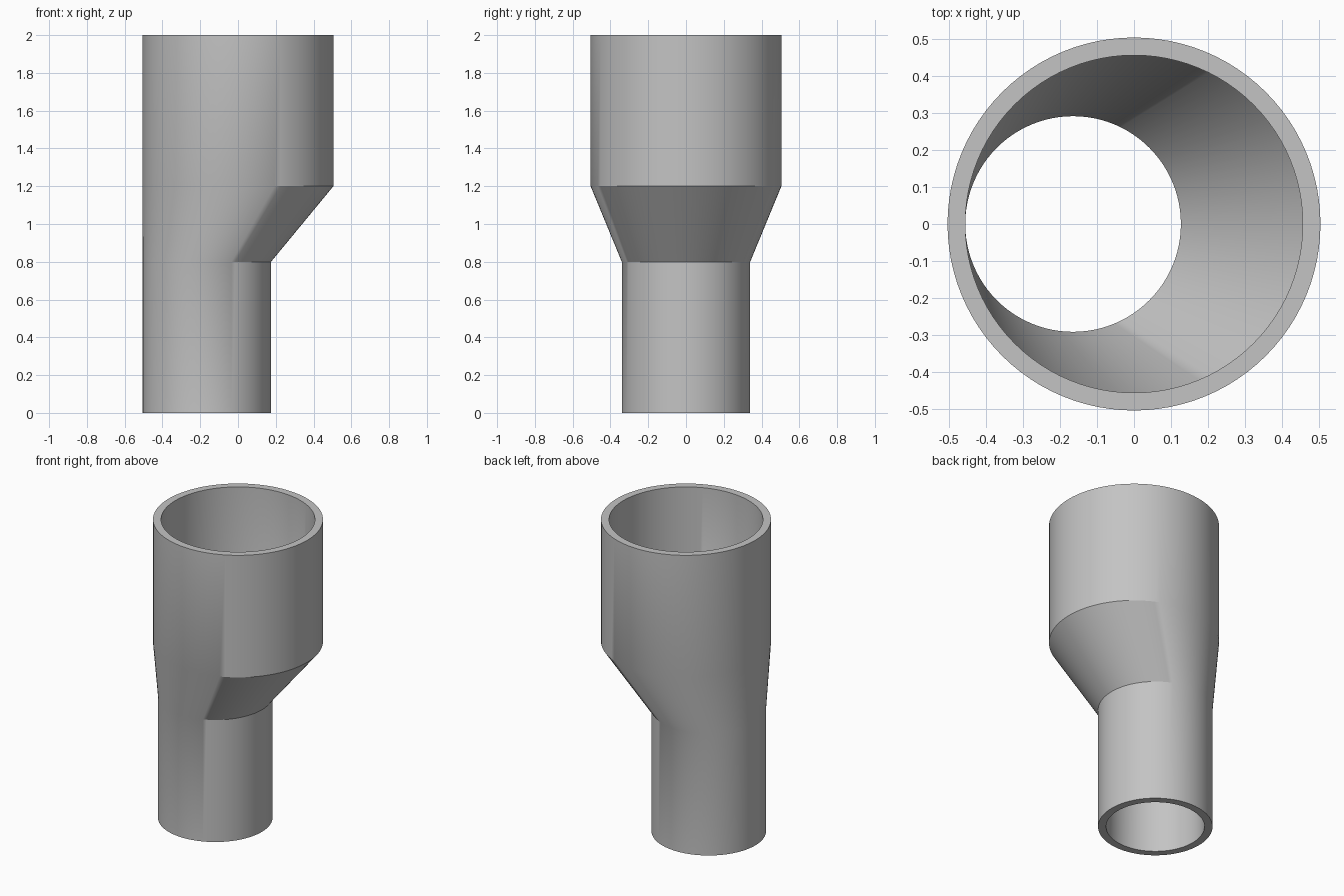
import bpy, bmesh, math

if "Cube" in bpy.data.objects:
    bpy.data.objects.remove(bpy.data.objects["Cube"], do_unlink=True)

SEGMENTS = 96
WALL = 0.048
WIDE, NARROW = 0.505, 0.34
SHIFT = NARROW - WIDE          # narrow end stays flush with the -x side

# Plain grey material
grey = bpy.data.materials.new("plain grey")
grey.use_nodes = True
colour = (0.55, 0.55, 0.55, 1)
grey.diffuse_color = colour
grey.node_tree.nodes["Principled BSDF"].inputs["Base Color"].default_value = colour

# Stations along the pipe: height, centre x, outer radius
stations = [(0, SHIFT, NARROW), (0.8, SHIFT, NARROW), (1.2, 0, WIDE), (2, 0, WIDE)]

bm = bmesh.new()


def ring(z, cx, radius):
    angles = [math.tau * i / SEGMENTS for i in range(SEGMENTS)]
    return [bm.verts.new((cx + radius * math.cos(a), radius * math.sin(a), z)) for a in angles]


# Up the outside, down the bore, then closed around the bottom rim
rings = [ring(z, x, r) for z, x, r in stations]
rings += [ring(z, x, r - WALL) for z, x, r in reversed(stations)]
for low, high in zip(rings, rings[1:] + rings[:1]):
    for i in range(SEGMENTS):
        j = (i + 1) % SEGMENTS
        bm.faces.new((low[i], low[j], high[j], high[i]))
bmesh.ops.recalc_face_normals(bm, faces=bm.faces)

mesh = bpy.data.meshes.new("offset_pipe_reducer")
bm.to_mesh(mesh)
bm.free()
mesh.materials.append(grey)
pipe = bpy.data.objects.new("offset_pipe_reducer", mesh)
bpy.context.collection.objects.link(pipe)

# Smooth walls with crisp rims and taper edges
bpy.ops.object.select_all(action="DESELECT")
pipe.select_set(True)
bpy.context.view_layer.objects.active = pipe
bpy.ops.object.shade_smooth_by_angle(angle=math.radians(30))
